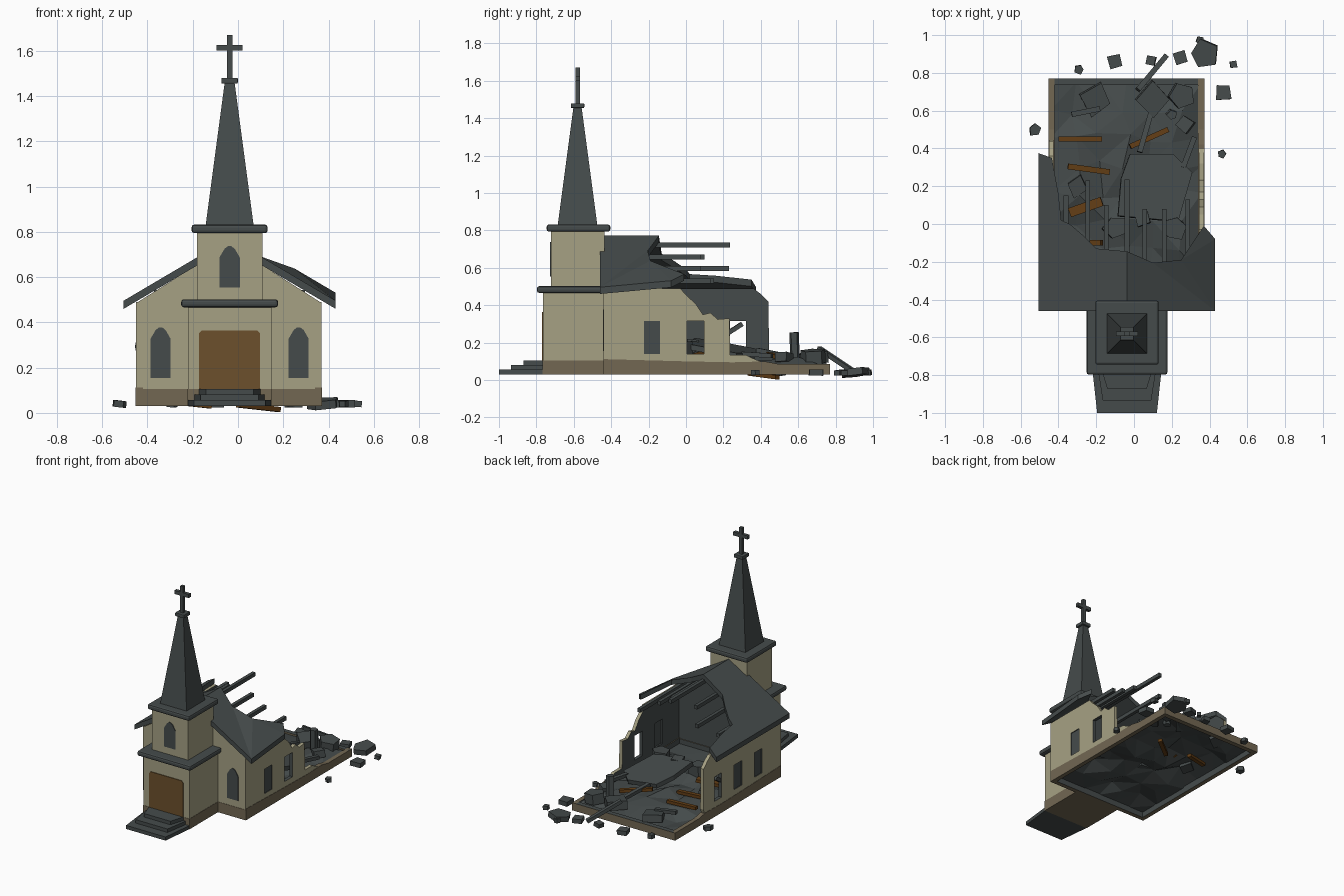
import bpy, bmesh, math, random
from mathutils import Vector, Matrix, Euler

if "Cube" in bpy.data.objects:
    bpy.data.objects.remove(bpy.data.objects["Cube"])

random.seed(7)
CX = -0.037  # building centre line


def material(name, rgb):
    m = bpy.data.materials.new(name)
    m.diffuse_color = (*rgb, 1)
    m.use_nodes = True
    m.node_tree.nodes["Principled BSDF"].inputs["Base Color"].default_value = m.diffuse_color
    return m


SLATE = material("slate_grey", (0.060, 0.071, 0.071))
TAN = material("tan_plaster", (0.38, 0.355, 0.23))
BASE = material("brown_foundation", (0.17, 0.137, 0.086))
DOOR = material("door_brown", (0.15, 0.08, 0.025))
WOOD = material("broken_wood", (0.13, 0.050, 0.008))


def finish(name, bm, mat, inner=None):
    """Make an object; faces whose normal follows `inner` become slate."""
    bmesh.ops.recalc_face_normals(bm, faces=bm.faces)
    me = bpy.data.meshes.new(name)
    bm.to_mesh(me)
    bm.free()
    me.materials.append(mat)
    if inner:
        me.materials.append(SLATE)
        for f in me.polygons:
            if f.normal.dot(Vector(inner)) > 0.9:
                f.material_index = 1
    ob = bpy.data.objects.new(name, me)
    bpy.context.collection.objects.link(ob)
    return ob


def prism(name, pts, axis, a, b, mat, inner=None):
    """Extrude a 2D profile along an axis from a to b."""
    put = {'x': lambda p, t: (t, *p), 'y': lambda p, t: (p[0], t, p[1]),
           'z': lambda p, t: (*p, t)}[axis]
    bm = bmesh.new()
    lo = [bm.verts.new(put(p, a)) for p in pts]
    hi = [bm.verts.new(put(p, b)) for p in pts]
    bm.faces.new(lo)
    bm.faces.new(hi)
    for i in range(len(pts)):
        j = (i + 1) % len(pts)
        bm.faces.new((lo[i], lo[j], hi[j], hi[i]))
    return finish(name, bm, mat, inner)


def box(name, x, y, z, mat, inner=None, bevel=0):
    pts = [(x[0], y[0]), (x[1], y[0]), (x[1], y[1]), (x[0], y[1])]
    ob = prism(name, pts, 'z', z[0], z[1], mat, inner)
    if bevel:
        m = ob.modifiers.new("edge", 'BEVEL')
        m.width, m.segments = bevel, 2
    return ob


def bar(name, p, q, w, h, mat):
    """Rectangular beam between two points."""
    p, q = Vector(p), Vector(q)
    bm = bmesh.new()
    rot = (q - p).to_track_quat('Y', 'Z').to_matrix().to_4x4()
    bmesh.ops.create_cube(bm, size=1, matrix=Matrix.Translation((p + q) / 2) @ rot
                          @ Matrix.Diagonal((w, (q - p).length, h, 1)))
    return finish(name, bm, mat)


def rock(name, x, y, z, r, h, tilt=0.15):
    """Irregular flat-sided chunk."""
    n, a0 = random.choice((4, 5)), random.random() * 6
    pts = []
    for i in range(n):
        a, s = a0 + i * 2 * math.pi / n, r * random.uniform(0.8, 1.15)
        pts.append((s * math.cos(a), s * math.sin(a)))
    ob = prism(name, pts, 'z', -h / 2, h / 2, SLATE)
    ob.location = (x, y, z)
    ob.rotation_euler = [random.uniform(-tilt, tilt), random.uniform(-tilt, tilt), 0]
    return ob


def cut_windows(wall, spans, x):
    for a, b in spans:
        c = box("window_cutter", (x - .1, x + .1), (a, b), (.14, .317), SLATE)
        m = wall.modifiers.new("window", 'BOOLEAN')
        m.operation, m.solver, m.object = 'DIFFERENCE', 'EXACT', c
        bpy.context.view_layer.objects.active = wall
        bpy.ops.object.modifier_apply(modifier=m.name)
        bpy.data.objects.remove(c)


def arched_pane(name, cx, w, z0, z1, y):
    half = [(w, z0), (w, z1 - .05), (w * .5, z1 - .012), (w * .15, z1)]
    pts = [(cx + x, z) for x, z in half] + [(cx - x, z) for x, z in reversed(half)]
    prism(name, pts, 'y', y - .004, y + .004, SLATE)


# Foundation around the nave
side = [(-.44, .03), (.77, .03), (.77, .085), (.5, .085), (.42, .10), (.25, .095), (0, .10), (-.44, .112)]
prism("foundation_left", side, 'x', -.452, -.42, BASE, (1, 0, 0))
prism("foundation_right", side, 'x', .34, .372, BASE, (-1, 0, 0))
box("foundation_front", (-.45, .37), (-.442, -.41), (.03, .105), BASE, (0, 1, 0))
box("foundation_back", (-.45, .37), (.735, .77), (.03, .085), BASE, (0, 0, 1))

# Nave walls, slate on the inside
gable = [(-.45, .10), (.37, .10), (.37, .485), (CX, .745), (-.45, .485)]
prism("front_gable_wall", gable, 'y', -.44, -.415, TAN, (0, 1, 0))
W = [(-.225, -.14), (.005, .095), (.235, .32)]
left = [(-.44, .09), (.43, .09), (.445, .13), (.44, .42), (.40, .46), (.36, .49), (-.44, .49)]
cut_windows(prism("left_wall", left, 'x', -.45, -.425, TAN, (1, 0, 0)), W, -.44)
right = [(-.44, .09), (.42, .09), (.36, .115), (.32, .135), (.236, .135), (.232, .33), (.17, .325),
         (.13, .36), (.09, .35), (.05, .41), (0, .455), (-.03, .49), (-.44, .49)]
cut_windows(prism("right_wall", right, 'x', .345, .37, TAN, (-1, 0, 0)), W[:2], .36)
for nm, x, spans in (("left", -.44, W[:2]), ("right", .36, W[:1])):
    for a, b in spans:
        box(nm + "_window_pane", (x - .004, x + .004), (a, b), (.14, .317), SLATE)
for s in (-1, 1):
    arched_pane("nave_front_window", CX + s * .305, .044, .155, .378, -.441)


# Torn roof slopes
def roof(name, outline, lift):
    bm = bmesh.new()
    top = []
    for x, y in outline:
        z = .772 - .59 * abs(x - CX)
        if lift and x > .2 and y > -.3:
            z += .035
        top.append(Vector((x, y, z)))
    hi = [bm.verts.new(v) for v in top]
    lo = [bm.verts.new(v - Vector((0, 0, .036))) for v in top]
    bm.faces.new(hi)
    bm.faces.new(lo)
    for i in range(len(hi)):
        j = (i + 1) % len(hi)
        bm.faces.new((hi[i], hi[j], lo[j], lo[i]))
    bmesh.ops.triangulate(bm, faces=[f for f in bm.faces if len(f.verts) > 4])
    finish(name, bm, SLATE)


roof("left_roof", [(-.505, -.46), (CX, -.46), (CX, -.145), (-.2, -.13), (-.27, -.06), (-.34, 0),
                   (-.385, .02), (-.40, .16), (-.435, .35), (-.505, .375)], False)
roof("right_roof", [(CX, -.46), (.43, -.46), (.43, -.08), (.37, -.01), (.33, -.07), (.25, -.19),
                    (.1, -.205), (CX, -.145)], True)

# Exposed roof beams running lengthwise
for x, y, z in ((CX, .235, .722), (-.147, .10, .657), (.058, .08, .657), (-.246, .23, .597),
                (.16, .08, .597), (-.36, .15, .53), (.285, .13, .53)):
    bar("roof_beam", (x, -.43, z), (x, y, z), .024, .027, SLATE)

# Tower
box("tower_foundation", (CX - .186, CX + .186), (-.767, -.43), (.03, .105), BASE)
box("tower_lower", (CX - .184, CX + .184), (-.765, -.43), (.10, .475), TAN)
box("lower_cornice", (CX - .214, CX + .214), (-.797, -.435), (.466, .502), SLATE, bevel=.012)
box("tower_upper", (CX - .145, CX + .145), (-.723, -.435), (.49, .80), TAN)
box("upper_cornice", (CX - .168, CX + .168), (-.745, -.405), (.794, .832), SLATE, bevel=.012)
arched_pane("tower_window", CX, .045, .553, .737, -.724)
door = [(-.135, .09), (.135, .09), (.135, .352), (.122, .365), (-.122, .365), (-.135, .352)]
prism("front_door", [(CX + x, z) for x, z in door], 'y', -.770, -.762, DOOR)

# Spire and cross
bm = bmesh.new()
bmesh.ops.create_cone(bm, cap_ends=True, segments=4, radius1=.106 * 2 ** .5, radius2=.022 * 2 ** .5,
                      depth=.63, matrix=Matrix.Translation((CX, -.58, 1.143)) @ Matrix.Rotation(math.pi / 4, 4, 'Z'))
finish("spire", bm, SLATE)
box("spire_cap", (CX - .036, CX + .036), (-.616, -.544), (1.455, 1.48), SLATE, bevel=.004)
box("cross_post", (CX - .012, CX + .012), (-.592, -.568), (1.47, 1.67), SLATE)
box("cross_arm", (CX - .057, CX + .057), (-.592, -.568), (1.60, 1.626), SLATE)

# Entrance steps, tapering forward
for y, w0, w1, z in ((-1.0, .158, .184, .03), (-.935, .128, .155, .055), (-.87, .105, .137, .08)):
    prism("entrance_step", [(CX - w0, y), (CX + w0, y), (CX + w1, -.765), (CX - w1, -.765)],
          'z', z, z + .026, SLATE)

# Rubble floor as a bumpy faceted sheet
bm = bmesh.new()
bmesh.ops.create_grid(bm, x_segments=6, y_segments=8, size=.5)
for v in bm.verts:
    edge = abs(v.co.x) > .49 or abs(v.co.y) > .49
    j = 0 if edge else .03
    z = .07 if edge else random.uniform(.055, .135)
    v.co = ((-.04 + v.co.x * .80 + random.uniform(-j, j)), .165 + v.co.y * 1.17 + random.uniform(-j, j), z)
bmesh.ops.triangulate(bm, faces=bm.faces)
finish("rubble_floor", bm, SLATE)

# Fallen roof slab and inner chunks
slab = prism("fallen_slab", [(-.19, -.16), (.13, -.19), (.21, .07), (.11, .17), (-.12, .17), (-.17, .04)],
             'z', -.015, .015, SLATE)
slab.location, slab.rotation_euler = (.1, .2, .165), Euler((-.15, .12, 0))
for c in ((.2, .58, .17, .028, .17), (.27, .53, .12, .05, .05), (.1, .66, .115, .10, .06),
          (.25, .68, .125, .08, .07), (-.2, .66, .10, .09, .05), (-.3, .2, .12, .06, .05),
          (-.1, -.02, .15, .07, .08), (.22, -.02, .16, .07, .09), (.05, .03, .19, .05, .05)):
    rock("inner_rubble", *c)

# Fallen beams and broken planks
for p, q in (((.02, .71, .17), (.17, .89, .05)), ((-.33, .58, .13), (-.18, .61, .12)),
             ((.03, .38, .16), (.09, .59, .12)), ((.26, .3, .14), (.32, .46, .13)),
             ((-.40, .02, .12), (-.44, .3, .30))):
    bar("fallen_beam", p, q, .028, .024, SLATE)
for p, q, w in (((-.40, .45, .13), (-.17, .45, .12), .028), ((-.35, .305, .14), (-.13, .275, .11), .03),
                ((-.02, .41, .15), (.18, .50, .12), .028), ((-.34, .06, .13), (-.17, .12, .15), .05),
                ((-.23, -.10, .16), (-.17, -.10, .20), .03), ((.0, .34, .035), (.18, .49, .015), .028),
                ((-.3, .38, .05), (-.12, .44, .03), .03)):
    bar("broken_plank", p, q, w, .022, WOOD)

# Debris scattered on the ground
for x, y, r in ((-.525, .50, .035), (-.29, .82, .027), (-.10, .86, .048), (.09, .865, .04), (.245, .88, .045),
                (.37, .90, .075), (.35, .97, .028), (.525, .845, .027), (.475, .70, .052), (.465, .37, .026)):
    rock("ground_debris", x, y, .04, r, .022 + r * .2)
